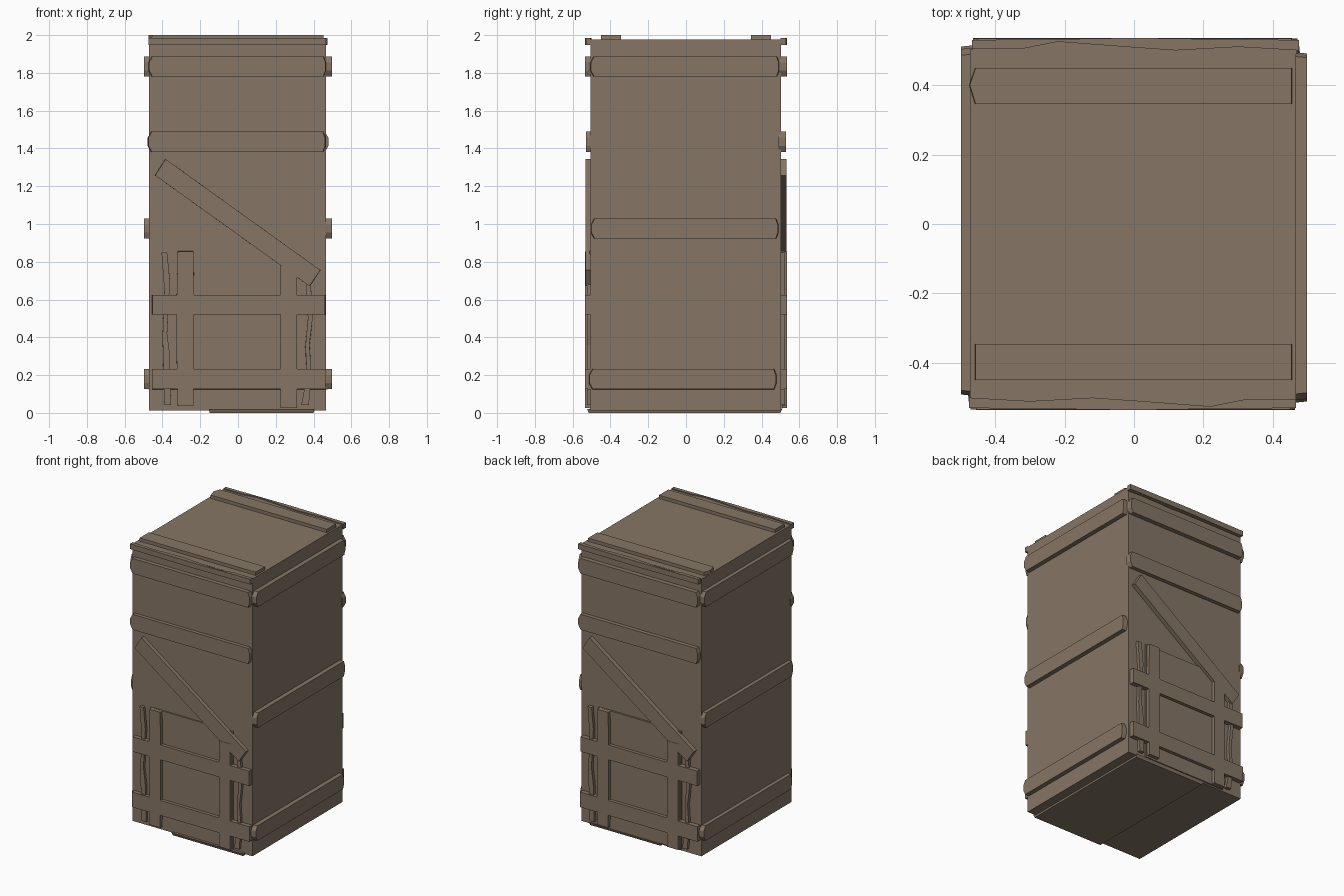
import bpy
import bmesh
from math import radians
from mathutils import Matrix, Vector

if "Cube" in bpy.data.objects:
    bpy.data.objects.remove(bpy.data.objects["Cube"])

wood = bpy.data.materials.new("weathered_wood")
wood.use_nodes = True
wood.diffuse_color = (0.238, 0.181, 0.13, 1)
wood.node_tree.nodes["Principled BSDF"].inputs["Base Color"].default_value = wood.diffuse_color

# Wall frames: u runs along the wall, v up, w outward
UPRIGHT = Matrix.Rotation(radians(90), 4, "X")
FLAT = Matrix.Identity(4)


def wall(turn):
    return Matrix.Rotation(radians(turn), 4, "Z") @ UPRIGHT


def plank(name, outline, w0, w1, frame, taper=0.004):
    """Extrude an outline outward, drawing in the outer edge slightly."""
    bm = bmesh.new()
    base = [bm.verts.new((u, v, w0)) for u, v in outline]
    face = bm.faces.new(base)
    centre = face.calc_center_median()
    grown = bmesh.ops.extrude_face_region(bm, geom=[face])["geom"]
    for vert in [g for g in grown if isinstance(g, bmesh.types.BMVert)]:
        toward = Vector((centre.x - vert.co.x, centre.y - vert.co.y, 0))
        if toward.length:
            vert.co += toward.normalized() * taper
        vert.co.z = w1
    bmesh.ops.recalc_face_normals(bm, faces=bm.faces)
    bm.transform(frame)
    mesh = bpy.data.meshes.new(name)
    bm.to_mesh(mesh)
    bm.free()
    mesh.materials.append(wood)
    obj = bpy.data.objects.new(name, mesh)
    bpy.context.collection.objects.link(obj)
    return obj


def rect(u0, u1, v0, v1):
    return [(u0, v0), (u1, v0), (u1, v1), (u0, v1)]


def worn(u0, u1, v0, v1, left=0.018, right=0.012):
    """Board outline whose ends come to a blunt, worn point."""
    h = (v1 - v0) * 0.3
    return [(u0 + left, v0), (u1 - right, v0), (u1, v0 + h), (u1, v1 - h),
            (u1 - right, v1), (u0 + left, v1), (u0, v1 - h), (u0, v0 + h)]


# Main box, with a thin worn sliver underneath
plank("crate_body", rect(-0.472, 0.467, -0.505, 0.502), 0.012, 1.977, FLAT, 0)
plank("base_sliver", rect(-0.15, 0.4, -0.515, 0.5), 0.0, 0.02, FLAT, -0.01)

# Two boards across the top
plank("top_board_front", rect(-0.458, 0.455, -0.45, -0.345), 1.97, 2.0, FLAT, 0.002)
plank("top_board_back", [(-0.458, 0.345), (0.455, 0.345), (0.455, 0.45),
                         (-0.458, 0.45), (-0.475, 0.4)], 1.97, 2.0, FLAT, 0.002)

# Three horizontal boards on each side wall
for side, turn in (("left", 90), ("right", 270)):
    for level, z, u0, u1 in (("low", 0.125, -0.515, 0.48), ("middle", 0.922, -0.505, 0.49),
                             ("high", 1.78, -0.508, 0.495)):
        plank(f"{side}_{level}_board", worn(u0, u1, z, z + 0.107), 0.46, 0.498, wall(turn))

# Front and back walls carry the same boards, turned half way round
for side, turn in (("front", 0), ("back", 180)):
    frame = wall(turn)
    plank(f"{side}_high_board", worn(-0.475, 0.467, 1.78, 1.888), 0.49, 0.534, frame)
    plank(f"{side}_upper_board", worn(-0.478, 0.465, 1.38, 1.49), 0.49, 0.53, frame)
    plank(f"{side}_diagonal_brace", [(-0.44, 1.258), (0.38, 0.67), (0.437, 0.755),
                                     (-0.385, 1.345)], 0.49, 0.533, frame, 0.002)

    # Lower hatch: thin panel, crossing boards
    plank(f"{side}_hatch_panel", rect(-0.33, 0.32, 0.02, 0.86), 0.49, 0.512, frame)
    plank(f"{side}_hatch_left_upright", worn(-0.325, -0.232, 0.035, 0.857, 0.006, 0.004),
          0.49, 0.535, frame, 0.002)
    plank(f"{side}_hatch_right_upright", rect(0.225, 0.312, 0.025, 0.78),
          0.49, 0.535, frame, 0.002)
    plank(f"{side}_hatch_middle_rail", rect(-0.455, 0.463, 0.52, 0.625), 0.49, 0.535, frame, 0.002)
    plank(f"{side}_hatch_low_rail", rect(-0.457, 0.465, 0.125, 0.232), 0.49, 0.535, frame, 0.002)

    # Splintered strips beside the hatch
    plank(f"{side}_left_splinter", [(-0.39, 0.04), (-0.355, 0.04), (-0.36, 0.3), (-0.375, 0.42),
                                    (-0.36, 0.7), (-0.375, 0.85), (-0.405, 0.85), (-0.39, 0.65),
                                    (-0.4, 0.4)], 0.49, 0.523, frame, 0.002)
    plank(f"{side}_right_splinter", [(0.335, 0.04), (0.375, 0.04), (0.39, 0.2), (0.38, 0.36),
                                     (0.395, 0.5), (0.385, 0.7), (0.36, 0.7), (0.37, 0.5),
                                     (0.355, 0.35), (0.365, 0.2)], 0.49, 0.523, frame, 0.002)

    # Ragged lip along the top edge
    turned = Matrix.Rotation(radians(turn), 4, "Z")
    plank(f"{side}_top_lip", [(-0.475, -0.53), (-0.2, -0.533), (0, -0.536), (0.25, -0.532),
                              (0.467, -0.53), (0.467, -0.505), (0.32, -0.505), (0.22, -0.525),
                              (0.05, -0.512), (-0.12, -0.5), (-0.3, -0.51), (-0.475, -0.5)],
          1.947, 1.984, turned, 0)
    plank(f"{side}_lip_backing", rect(-0.47, 0.465, -0.527, -0.49), 1.95, 1.976, turned, 0)
